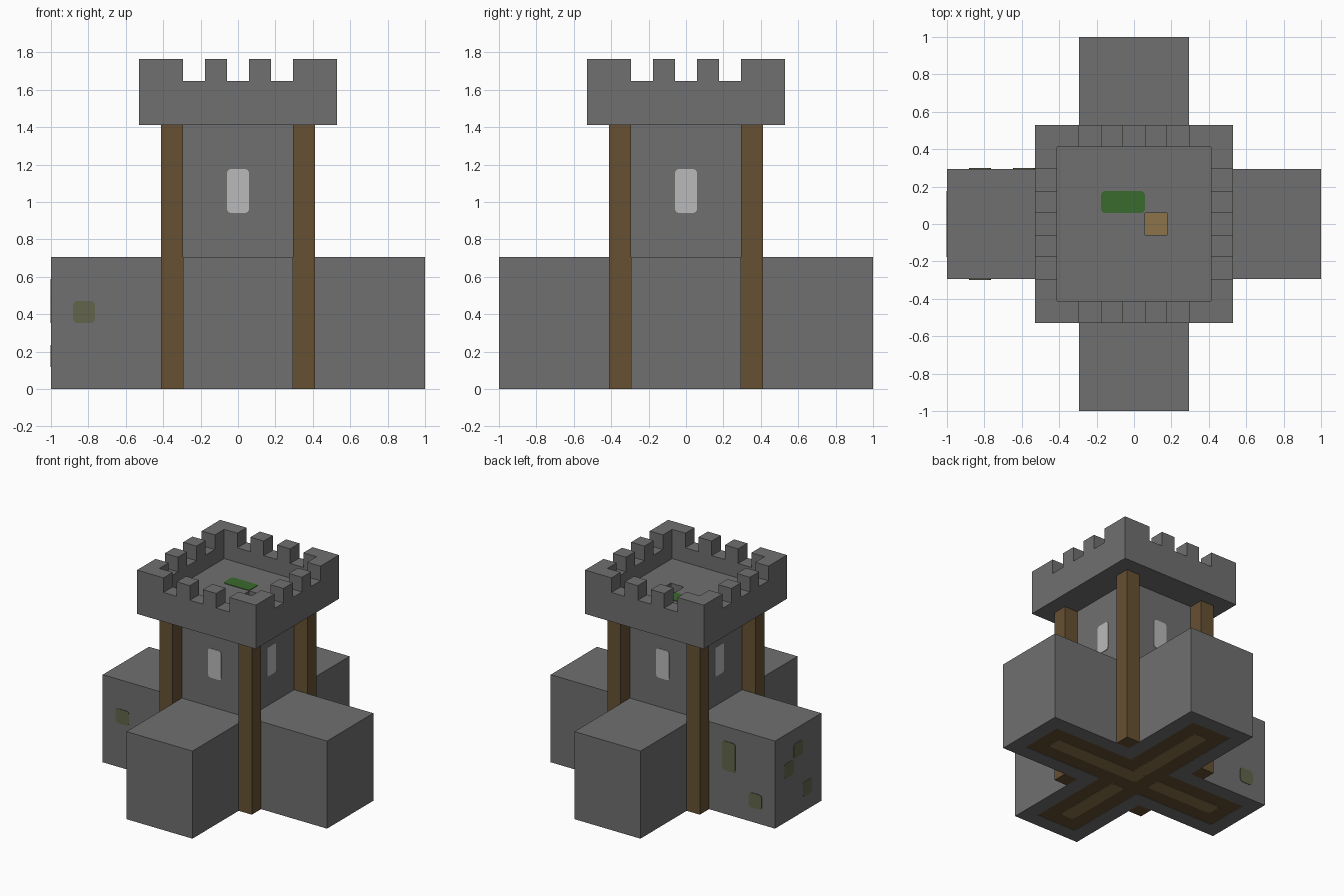
import bpy, bmesh
from mathutils import Vector

if "Cube" in bpy.data.objects:
    bpy.data.objects.remove(bpy.data.objects["Cube"], do_unlink=True)

U = 2 / 17        # one building block
THIN = 0.035      # half thickness of painted plates, in blocks


def material(name, rgb):
    lin = [((c / 255 + 0.055) / 1.055) ** 2.4 for c in rgb]
    m = bpy.data.materials.new(name)
    m.use_nodes = True
    m.diffuse_color = (*lin, 1)
    m.node_tree.nodes["Principled BSDF"].inputs["Base Color"].default_value = (*lin, 1)
    return m


STONE = material("grey stone", (112, 112, 112))
TIMBER = material("brown timber", (102, 81, 50))
PLANK = material("tan plank", (140, 115, 74))
GLASS = material("pale glass", (186, 186, 186))
MOSS = material("olive moss", (98, 101, 75))
GREEN = material("green cloth", (58, 107, 46))


def finish(name, bm, mat):
    bmesh.ops.recalc_face_normals(bm, faces=bm.faces)
    bmesh.ops.scale(bm, vec=(U, U, U), verts=bm.verts)
    me = bpy.data.meshes.new(name)
    bm.to_mesh(me)
    bm.free()
    me.materials.append(mat)
    ob = bpy.data.objects.new(name, me)
    bpy.context.collection.objects.link(ob)
    return ob


def box(name, lo, hi, mat, round_axis=None):
    """Box between two corners, in blocks; optionally trims the edges along one axis."""
    bm = bmesh.new()
    bmesh.ops.create_cube(bm, size=1)
    lo, hi = Vector(lo), Vector(hi)
    for v in bm.verts:
        v.co = (lo + hi) / 2 + v.co * (hi - lo)
    if round_axis is not None:
        edges = [e for e in bm.edges
                 if abs(e.verts[0].co[round_axis] - e.verts[1].co[round_axis]) > 1e-4]
        bmesh.ops.bevel(bm, geom=edges, offset=0.17, segments=2, profile=0.5, affect='EDGES')
    return finish(name, bm, mat)


def cross(name, half, reach, bottom, top, mat):
    """Upright prism with a plus-shaped plan."""
    bm = bmesh.new()
    plan = []
    x, y = 1, 0
    for _ in range(4):
        for a, b in ((reach, -half), (reach, half), (half, half)):
            plan.append((a * x - b * y, a * y + b * x))
        x, y = -y, x
    face = bm.faces.new([bm.verts.new((px, py, bottom)) for px, py in plan])
    side = bmesh.ops.extrude_face_region(bm, geom=[face])["geom"]
    moved = [g for g in side if isinstance(g, bmesh.types.BMVert)]
    bmesh.ops.translate(bm, vec=(0, 0, top - bottom), verts=moved)
    return finish(name, bm, mat)


def cut(ob, *cutters):
    """Carve cutters out of an object, then discard them."""
    for c in cutters:
        mod = ob.modifiers.new("cut", 'BOOLEAN')
        mod.operation, mod.solver, mod.object = 'DIFFERENCE', 'EXACT', c
        bpy.context.view_layer.update()
        bpy.context.view_layer.objects.active = ob
        bpy.ops.object.modifier_apply(modifier=mod.name)
        bpy.data.objects.remove(c, do_unlink=True)


def plate(name, axis, level, lo, hi, mat):
    """Thin patch on the plane axis = level; lo and hi give the other two axes."""
    a, b = list(lo), list(hi)
    a.insert(axis, level - THIN)
    b.insert(axis, level + THIN)
    return box(name, a, b, mat, axis)


# Hollow plus-shaped base
base = cross("base_walls", 2.5, 8.5, 0, 6, STONE)
cut(base, cross("hall_cutter", 1.5, 7.5, -1, 5, STONE),
    box("stair_cutter", (-1.5, -1.5, 4), (1.5, 1.5, 7), STONE))

# Timber floor with tan planks through it
cross("floor", 1.5, 7.5, 0.03, 1, TIMBER)
for name, lo, hi in (("plank_left", (-.5, -.5), (6.5, .5)),
                     ("plank_back", (-.5, .5), (.5, 6.5)),
                     ("plank_right", (-6.5, -.5), (-1.5, .5)),
                     ("plank_front", (-.5, -6.5), (.5, -1.5))):
    box(name, (*lo, 0), (*hi, 1.03), PLANK, 2)

# Tower shaft
shaft = box("tower_shaft", (-2.5, -2.5, 6), (2.5, 2.5, 12), STONE)
cut(shaft, box("shaft_cutter", (-1.5, -1.5, 5), (1.5, 1.5, 13), STONE))

# Corner posts
for sx in (-1, 1):
    for sy in (-1, 1):
        x, y = 3 * sx, 3 * sy
        side = ("back" if sy > 0 else "front") + ("_left" if sx > 0 else "_right")
        box(side + "_post", (x - .5, y - .5, 0), (x + .5, y + .5, 12), TIMBER)

# Battlements: a block with a sunken deck, a hatch and notches through the rim
crown = box("battlements", (-4.5, -4.5, 12), (4.5, 4.5, 15), STONE)
cutters = [box("deck_cutter", (-3.5, -3.5, 13), (3.5, 3.5, 16), STONE),
           box("hatch_cutter", (.5, -.5, 11), (1.5, .5, 14), STONE)]
for c in (-2, 0, 2):
    cutters.append(box("notch_cutter", (c - .5, -5, 14), (c + .5, 5, 16), STONE))
    cutters.append(box("notch_cutter", (-5, c - .5, 14), (5, c + .5, 16), STONE))
cut(crown, *cutters)
plate("deck_cloth", 2, 13, (-1.5, .5), (.5, 1.5), GREEN)

# Windows on all four sides
for axis in (0, 1):
    for s in (-1, 1):
        plate("window", axis, 2.5 * s, (-.5, 8), (.5, 10), GLASS)

# Moss patches on the right wing
plate("moss_front", 1, -2.5, (-7.5, 3), (-6.5, 4), MOSS)
plate("moss_back_tall", 1, 2.5, (-5.5, 3), (-4.5, 5), MOSS)
plate("moss_back_low", 1, 2.5, (-7.5, 1), (-6.5, 2), MOSS)
for y, z in ((0, 4), (1, 3), (-1, 1)):
    plate("moss_end", 0, -8.5 + THIN, (y - .5, z), (y + .5, z + 1), MOSS).location.x = -0.002
